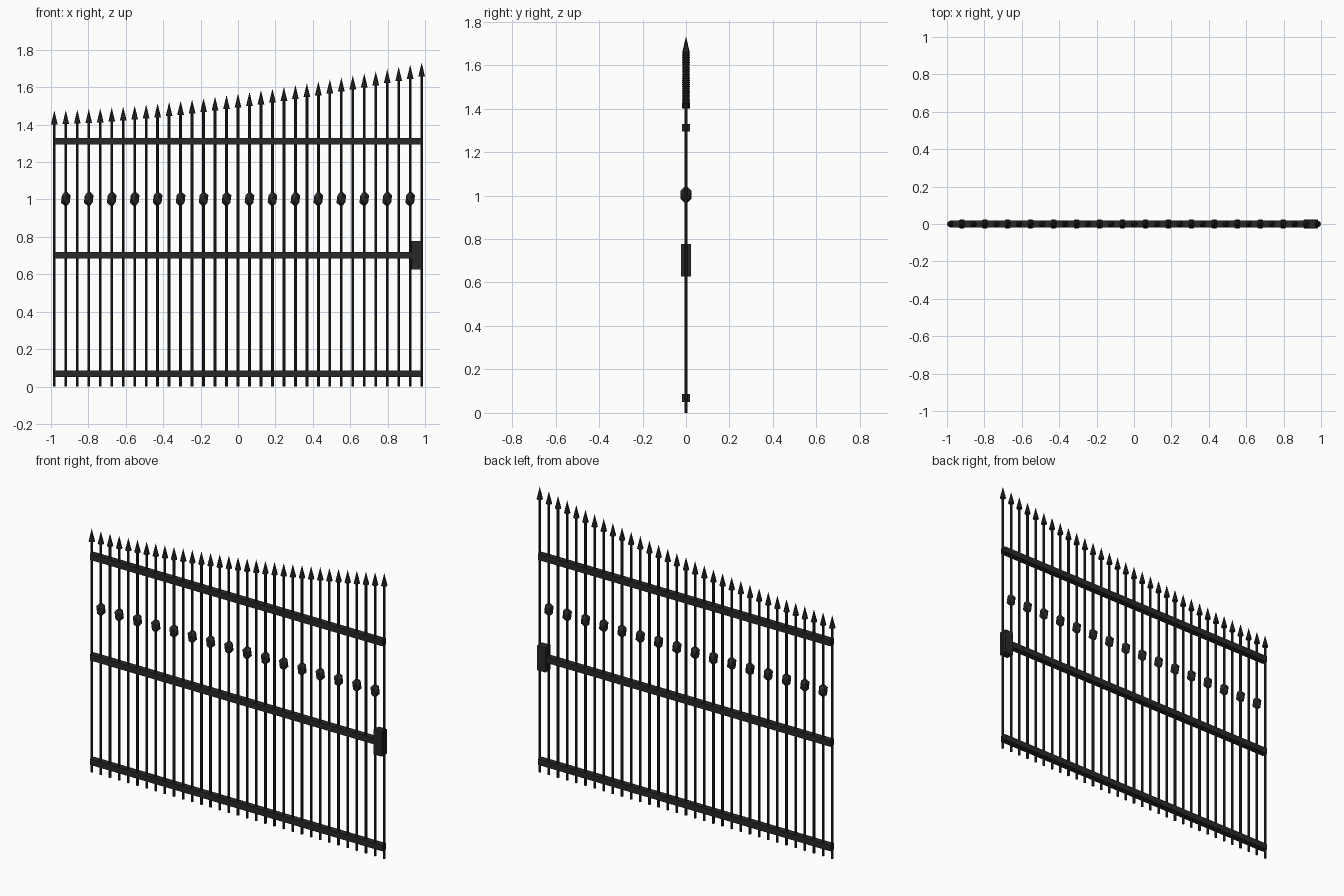
import bpy

cube = bpy.data.objects.get("Cube")
if cube:
    bpy.data.objects.remove(cube, do_unlink=True)

iron = bpy.data.materials.new("dark_iron")
iron.use_nodes = True
colour = (0.022, 0.022, 0.022, 1)
iron.diffuse_color = colour
iron.node_tree.nodes["Principled BSDF"].inputs["Base Color"].default_value = colour

BARS = 33
HALF = 0.982
TIP_HEIGHT = 0.075


def finish(name):
    ob = bpy.context.object
    ob.name = name
    ob.data.materials.append(iron)
    return ob


def box(name, centre, size):
    bpy.ops.mesh.primitive_cube_add(size=1, location=centre)
    ob = finish(name)
    ob.scale = size


# Upright bars with spear tips rising along a gentle sweep
for i in range(BARS):
    t = i / (BARS - 1)
    x = HALF * (2 * t - 1)
    top = 1.476 + 0.256 * t ** 1.5
    shaft = top - TIP_HEIGHT
    bpy.ops.mesh.primitive_cylinder_add(
        vertices=8, radius=0.0075, depth=shaft, location=(x, 0, shaft / 2))
    finish(f"upright_bar_{i}")
    bpy.ops.mesh.primitive_cone_add(
        vertices=8, radius1=0.018, depth=TIP_HEIGHT,
        location=(x, 0, top - TIP_HEIGHT / 2))
    finish(f"spear_tip_{i}")

    # Faceted knuckle on every second bar
    if i % 2:
        bpy.ops.mesh.primitive_ico_sphere_add(
            subdivisions=1, radius=0.029, location=(x, 0, 1.003))
        finish(f"knuckle_{i}").scale.z = 1.5

# Horizontal rails
for name, z in (("bottom_rail", 0.068), ("middle_rail", 0.702), ("top_rail", 1.312)):
    box(name, (0, 0, z), (2 * HALF, 0.036, 0.036))

# Lock case at the latch edge
box("lock_case", (0.955, 0, 0.702), (0.055, 0.048, 0.15))
